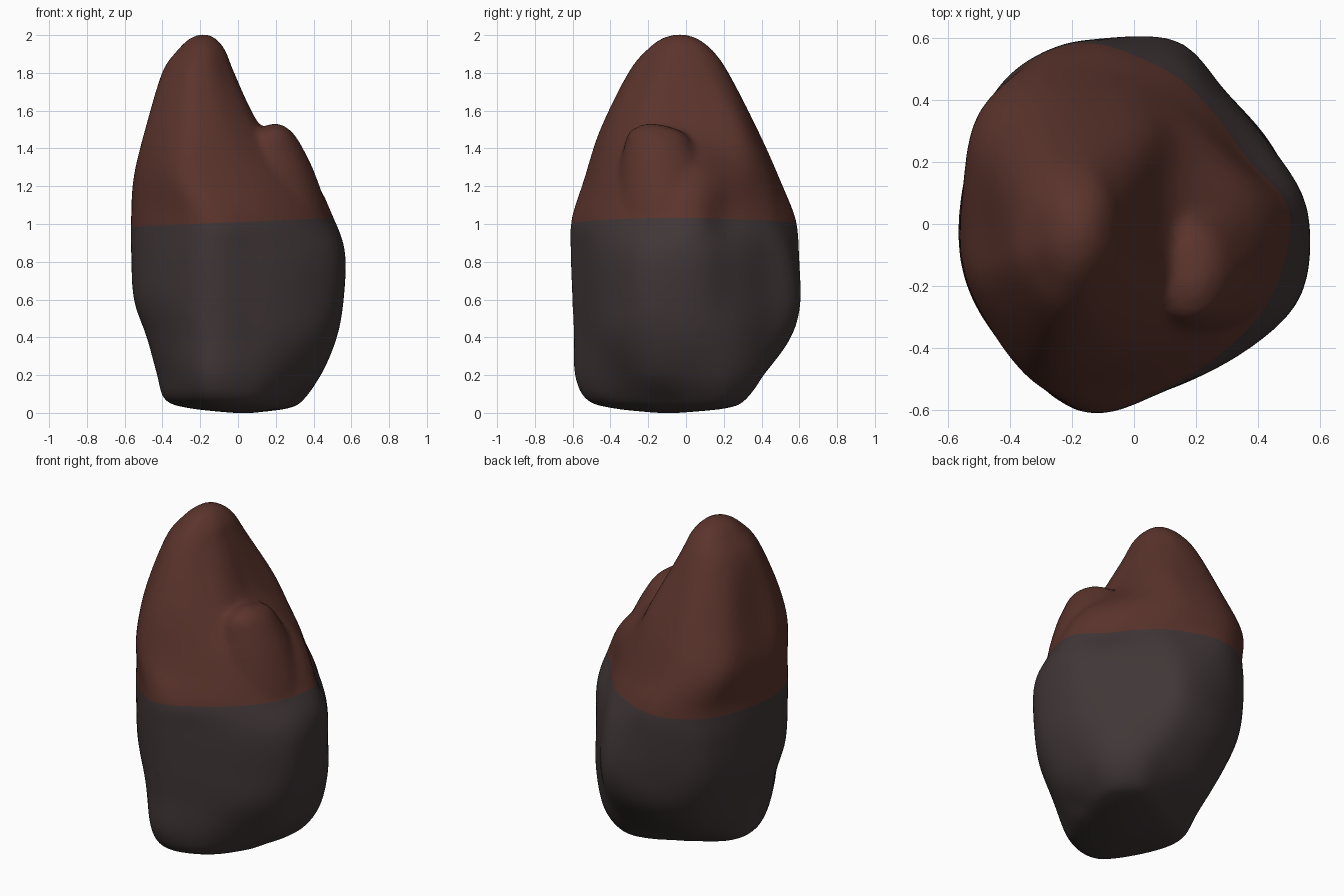
import bpy, bmesh, math
from mathutils import Vector

if "Cube" in bpy.data.objects:
    bpy.data.objects.remove(bpy.data.objects["Cube"])


def material(name, rgb):
    m = bpy.data.materials.new(name)
    m.diffuse_color = (*rgb, 1)
    m.use_nodes = True
    m.node_tree.nodes["Principled BSDF"].inputs["Base Color"].default_value = m.diffuse_color
    return m


def spline(a, b, c, d, t):
    return 0.5 * (2*b + (c - a)*t + (2*a - 5*b + 4*c - d)*t*t + (3*b - a - 3*c + d)*t**3)


def loft(name, rings, steps_round, steps_up):
    """Smooth closed skin through rings of points, capped at both ends."""
    n = len(rings[0])
    dense = [[spline(r[i-1], r[i], r[(i+1) % n], r[(i+2) % n], k/steps_round)
              for i in range(n) for k in range(steps_round)] for r in rings]
    rows, last = [], len(dense) - 1
    for j in range(last):
        quad = [dense[max(j-1, 0)], dense[j], dense[j+1], dense[min(j+2, last)]]
        rows += [[spline(*p, k/steps_up) for p in zip(*quad)] for k in range(steps_up)]
    rows.append(dense[-1])
    bm = bmesh.new()
    vs = [[bm.verts.new(p) for p in row] for row in rows]
    m = len(vs[0])
    for lo, hi in zip(vs, vs[1:]):
        for i in range(m):
            bm.faces.new((lo[i], lo[(i+1) % m], hi[(i+1) % m], hi[i]))
    bm.faces.new(vs[0][::-1])
    bm.faces.new(vs[-1])
    mesh = bpy.data.meshes.new(name)
    bm.to_mesh(mesh)
    bm.free()
    ob = bpy.data.objects.new(name, mesh)
    bpy.context.collection.objects.link(ob)
    return ob


# Main boulder: radii measured at the corner directions of its plan
ANGLES = [math.radians(a) for a in (5, 30, 55, 78, 108, 137, 178, 211, 252, 280, 313, 338)]
LEVELS = [  # z, centre x, centre y, radii
    (.07, 0, 0, (.34, .39, .38, .30, .24, .25, .37, .42, .54, .47, .36, .32)),
    (.20, 0, 0, (.44, .47, .47, .42, .40, .41, .42, .46, .605, .52, .45, .45)),
    (.40, 0, 0, (.52, .51, .51, .56, .55, .53, .48, .51, .61, .535, .53, .54)),
    (.60, 0, 0, (.55, .51, .52, .61, .60, .60, .55, .565, .62, .545, .545, .58)),
    (.85, 0, 0, (.56, .50, .50, .57, .62, .62, .565, .575, .63, .55, .545, .58)),
    (1.03, 0, 0, (.505, .42, .44, .50, .61, .61, .565, .575, .625, .54, .50, .50)),
    (1.25, -.15, 0, (.54, .47, .46, .47, .51, .495, .40, .435, .54, .51, .51, .53)),
    (1.50, -.17, -.03, (.29, .31, .39, .40, .42, .39, .31, .36, .43, .40, .36, .32)),
    (1.80, -.19, -.04, (.17, .19, .23, .26, .27, .24, .21, .23, .27, .25, .20, .18)),
]


def ring(z, cx, cy, radii, s=1):
    return [Vector((cx + s*r*math.cos(a), cy + s*r*math.sin(a), z)) for a, r in zip(ANGLES, radii)]


rings = [ring(0, .03, -.08, LEVELS[0][3], .15), ring(.025, .02, -.01, LEVELS[0][3], .72)]
rings += [ring(*lv) for lv in LEVELS]
rings += [ring(z, -.18, -.035, LEVELS[-1][3], s) for z, s in ((1.92, .66), (1.985, .34), (2.005, .06))]
rock = loft("boulder", rings, 5, 5)

# Lower second peak on the front right
bumps = [(.85, .18, -.10, .28, .28), (1.03, .18, -.10, .30, .28), (1.25, .17, -.12, .245, .24),
         (1.40, .17, -.14, .175, .19), (1.49, .185, -.16, .10, .14), (1.535, .20, -.19, .015, .02)]
peak = loft("second_peak", [[Vector((cx + rx*math.cos(k*math.pi/4), cy + ry*math.sin(k*math.pi/4), z))
                             for k in range(8)] for z, cx, cy, rx, ry in bumps], 5, 5)

# Merge both peaks into one boulder and soften the seam
mod = rock.modifiers.new("merge", 'BOOLEAN')
mod.operation, mod.object, mod.solver = 'UNION', peak, 'EXACT'
skin = rock.modifiers.new("skin", 'REMESH')
skin.mode, skin.voxel_size = 'VOXEL', .02
soft = rock.modifiers.new("soften", 'SMOOTH')
soft.factor, soft.iterations = .5, 8
bpy.context.view_layer.objects.active = rock
rock.select_set(True)
for m in ("merge", "skin", "soften"):
    bpy.ops.object.modifier_apply(modifier=m)
bpy.data.objects.remove(peak)

# Cut along the slightly tilted colour line, then colour by side
rock.data.materials.clear()
rock.data.materials.append(material("dark_grey_stone", (.052, .037, .038)))
rock.data.materials.append(material("red_brown_stone", (.104, .034, .025)))
point, normal = Vector((0, 0, 1.01)), Vector((-.045, 0, 1)).normalized()
bm = bmesh.new()
bm.from_mesh(rock.data)
bmesh.ops.bisect_plane(bm, geom=bm.verts[:] + bm.edges[:] + bm.faces[:], plane_co=point, plane_no=normal)
for f in bm.faces:
    f.material_index = int((f.calc_center_median() - point).dot(normal) > 0)
bm.to_mesh(rock.data)
bm.free()
bpy.ops.object.shade_smooth_by_angle(angle=math.radians(40))
